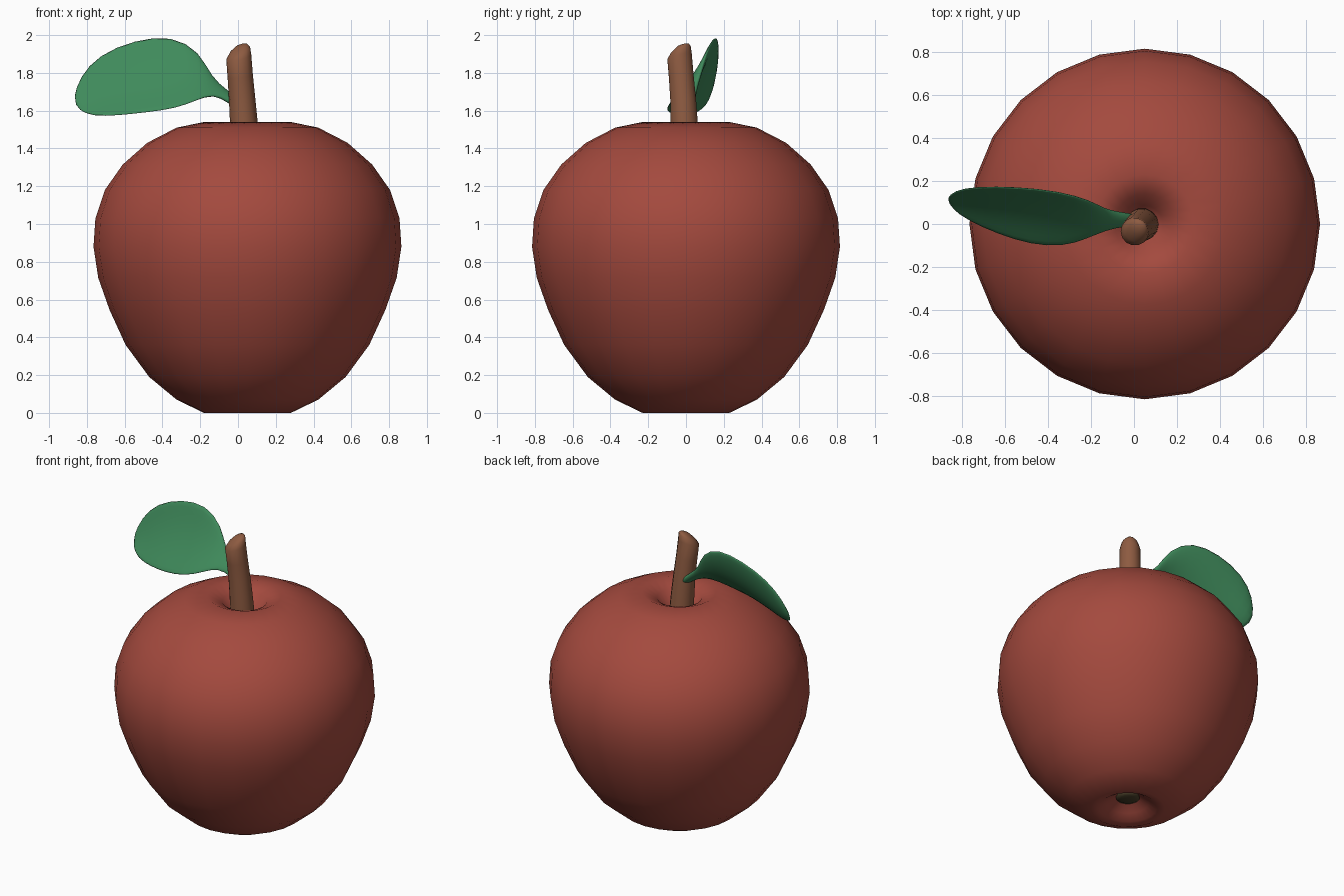
import bpy, bmesh, math
from mathutils import Vector


def material(name, rgb):
    m = bpy.data.materials.new(name)
    m.diffuse_color = (*rgb, 1)
    return m


RED = material("apple red", (0.37, 0.068, 0.048))
BROWN = material("stem brown", (0.27, 0.105, 0.053))
GREEN = material("leaf green", (0.05, 0.255, 0.105))
OLIVE = material("calyx olive", (0.06, 0.045, 0.02))


def loft(name, rings, mat):
    """Skin a list of equal point rings into a smooth closed part."""
    bm = bmesh.new()
    rows = [[bm.verts.new(p) for p in ring] for ring in rings]
    n = len(rows[0])
    for a, b in zip(rows, rows[1:]):
        for i in range(n):
            j = (i + 1) % n
            bm.faces.new((a[i], a[j], b[j], b[i]))
    bm.faces.new(rows[0])
    bm.faces.new(rows[-1])
    bmesh.ops.recalc_face_normals(bm, faces=bm.faces[:])
    for f in bm.faces:
        f.smooth = True
    me = bpy.data.meshes.new(name)
    bm.to_mesh(me)
    bm.free()
    me.materials.append(mat)
    ob = bpy.data.objects.new(name, me)
    bpy.context.collection.objects.link(ob)
    return ob


def circle(x, y, z, r, n, tilt_x=0.0, tilt_y=0.0):
    pts = []
    for i in range(n):
        a = 2 * math.pi * i / n
        dx, dy = r * math.cos(a), r * math.sin(a)
        pts.append((x + dx, y + dy, z + tilt_x * dx + tilt_y * dy))
    return pts


# Apple body: lathe profile (radius, height) with a dip at both ends
profile = [(0.02, 0.1), (0.07, 0.085), (0.13, 0.04), (0.18, 0.008), (0.23, 0.0),
           (0.375, 0.07), (0.52, 0.19), (0.645, 0.36), (0.73, 0.545),
           (0.79, 0.715), (0.815, 0.88), (0.805, 1.03), (0.755, 1.18),
           (0.66, 1.315), (0.53, 1.43), (0.375, 1.51), (0.23, 1.54),
           (0.14, 1.50), (0.085, 1.42), (0.02, 1.36)]
loft("apple_body", [circle(0.05, 0, z, r, 24) for r, z in profile], RED)

# Calyx: small dark dome in the bottom dip
loft("calyx", [circle(0.05, 0, z, r, 12) for r, z in
               [(0.015, 0.06), (0.05, 0.064), (0.075, 0.075), (0.07, 0.1)]], OLIVE)

# Stem: gently bent, with a slanted rounded tip
stem = [(0.04, 0.0, 1.33, 0.078, 0, 0), (0.035, -0.005, 1.45, 0.076, 0, 0),
        (0.03, -0.01, 1.55, 0.073, 0, 0), (0.022, -0.015, 1.66, 0.070, 0, 0),
        (0.012, -0.025, 1.78, 0.067, 0.1, 0.1),
        (0.004, -0.034, 1.885, 0.066, 0.2, 0.25),
        (0.01, -0.028, 1.921, 0.054, 0.3, 0.35),
        (0.018, -0.016, 1.945, 0.032, 0.25, 0.25),
        (0.02, -0.012, 1.952, 0.01, 0.2, 0.2)]
loft("stem", [circle(x, y, z, r, 14, tx, ty) for x, y, z, r, tx, ty in stem], BROWN)

# Leaf: upper edge, lower edge, half thickness and cupping at each station
stations = [
    ((0.02, 0.04, 1.64), (0.02, 0.0, 1.59), 0.025, 0.0),
    ((-0.06, 0.05, 1.71), (-0.05, -0.01, 1.645), 0.025, 0.0),
    ((-0.14, 0.07, 1.775), (-0.13, -0.03, 1.69), 0.023, 0.01),
    ((-0.20, 0.11, 1.92), (-0.22, -0.075, 1.65), 0.02, 0.03),
    ((-0.35, 0.155, 2.01), (-0.33, -0.115, 1.605), 0.018, 0.045),
    ((-0.55, 0.175, 1.985), (-0.48, -0.105, 1.585), 0.018, 0.05),
    ((-0.74, 0.175, 1.905), (-0.63, -0.055, 1.57), 0.017, 0.045),
    ((-0.84, 0.155, 1.785), (-0.77, 0.01, 1.565), 0.015, 0.03),
    ((-0.875, 0.115, 1.66), (-0.845, 0.07, 1.605), 0.01, 0.005),
]
rings = []
for up, low, thick, cup in stations:
    up, low = Vector(up), Vector(low)
    mid, half = (up + low) / 2, (up - low) / 2
    nrm = half.cross(Vector((-1, 0, 0))).normalized()
    ring = []
    for i in range(12):
        a = 2 * math.pi * i / 12
        c, s = math.cos(a), math.sin(a)
        ring.append(mid + half * c + nrm * (thick * s - cup * (1 - c * c)))
    rings.append(ring)
leaf = loft("leaf", rings, GREEN)
sub = leaf.modifiers.new("smooth", 'SUBSURF')
sub.levels = sub.render_levels = 1
